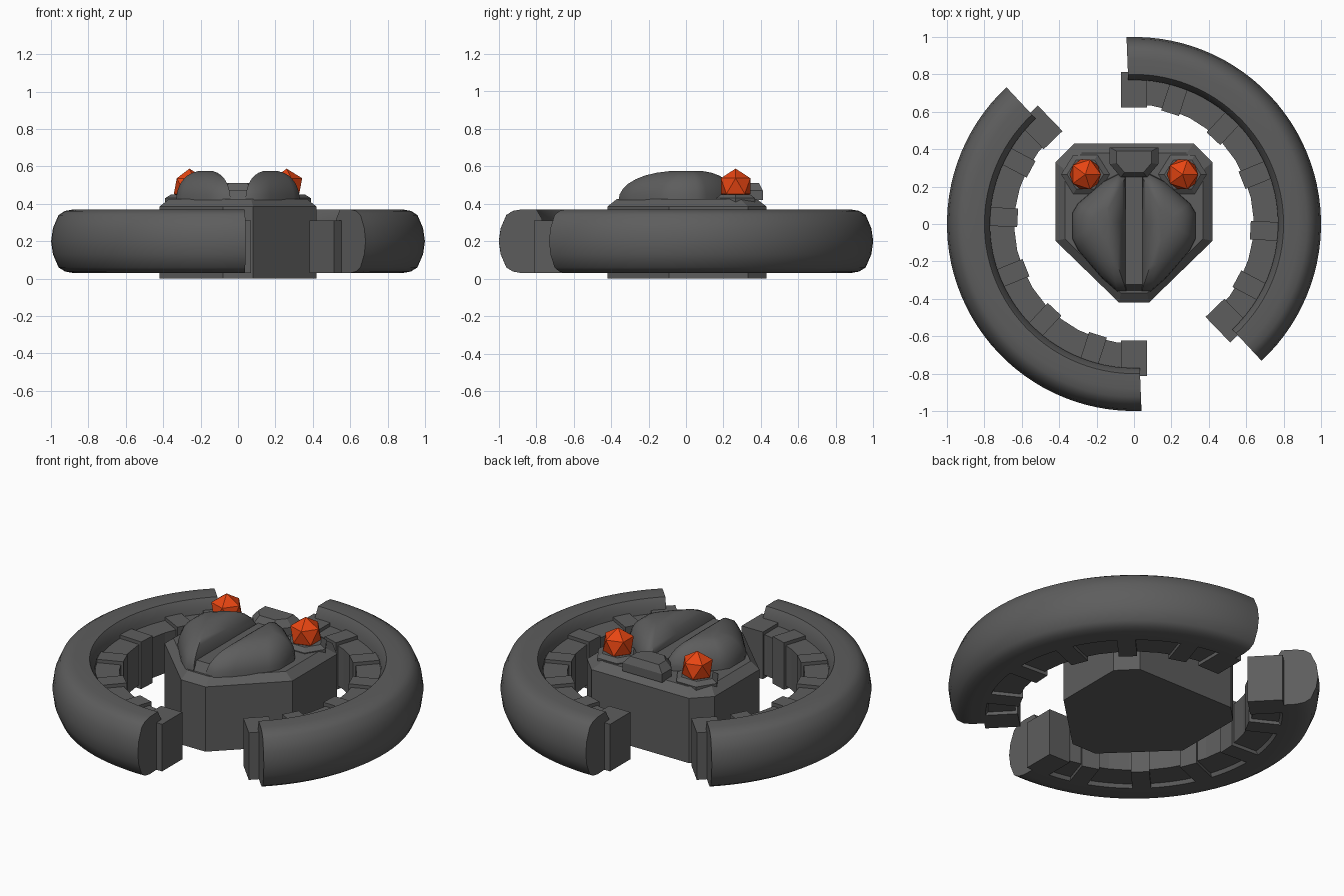
import bpy, bmesh, math
from mathutils import Matrix, Vector

if "Cube" in bpy.data.objects:
    bpy.data.objects.remove(bpy.data.objects["Cube"])


def material(name, rgb):
    m = bpy.data.materials.new(name)
    m.diffuse_color = (*rgb, 1)
    m.use_nodes = True
    m.node_tree.nodes["Principled BSDF"].inputs["Base Color"].default_value = m.diffuse_color
    return m


GREY = material("dark_grey", (0.11, 0.11, 0.11))
ORANGE = material("orange", (0.80, 0.06, 0.006))


def finish(name, bm, mat, smooth=None):
    bmesh.ops.recalc_face_normals(bm, faces=bm.faces)
    me = bpy.data.meshes.new(name)
    bm.to_mesh(me)
    bm.free()
    ob = bpy.data.objects.new(name, me)
    bpy.context.collection.objects.link(ob)
    me.materials.append(mat)
    if smooth:
        bpy.ops.object.select_all(action='DESELECT')
        ob.select_set(True)
        bpy.context.view_layer.objects.active = ob
        bpy.ops.object.shade_smooth_by_angle(angle=math.radians(smooth))
    return ob


def loft(name, rings, mat, smooth=None):
    """Skin a list of closed rings of points and cap both ends."""
    bm = bmesh.new()
    vs = [[bm.verts.new(p) for p in ring] for ring in rings]
    n = len(rings[0])
    for a, b in zip(vs, vs[1:]):
        for i in range(n):
            j = (i + 1) % n
            bm.faces.new((a[i], a[j], b[j], b[i]))
    bm.faces.new(vs[0])
    bm.faces.new(vs[-1])
    return finish(name, bm, mat, smooth)


def scaled(outline, f, z, c=(0, 0)):
    return [(c[0] + (x - c[0]) * f, c[1] + (y - c[1]) * f, z) for x, y in outline]


def arc(name, profile, a0, a1, n, smooth=None):
    rings = []
    for k in range(n + 1):
        a = math.radians(a0 + (a1 - a0) * k / n)
        rings.append([(r * math.cos(a), r * math.sin(a), z) for r, z in profile])
    loft(name, rings, GREY, smooth)


# Two half rings with inner bands and blocks, the second turned by 180 degrees
tube = [(0.77, 0.08), (0.80, 0.03), (0.88, 0.03), (0.925, 0.038), (0.96, 0.06),
        (0.99, 0.13), (1.0, 0.20), (0.99, 0.27), (0.96, 0.34), (0.925, 0.362),
        (0.88, 0.37), (0.80, 0.37), (0.77, 0.32)]
band = [(0.64, 0.05), (0.80, 0.05), (0.80, 0.29), (0.64, 0.29)]
for side, turn in (("right", 0), ("left", 180)):
    arc(side + "_ring", tube, turn - 47, turn + 92.3, 40, 40)
    arc(side + "_inner_band", band, turn - 47, turn + 92, 14)
    bm = bmesh.new()
    for a, w in ((-46, 0.14), (-28, 0.10), (-3, 0.10), (22, 0.10),
                 (47, 0.10), (72, 0.10), (90, 0.14)):
        bmesh.ops.create_cube(bm, size=1, matrix=(
            Matrix.Rotation(math.radians(a + turn), 4, 'Z')
            @ Matrix.Translation((0.718, 0, 0.17))
            @ Matrix.Diagonal((0.19, w, 0.28, 1))))
    finish(side + "_inner_blocks", bm, GREY)

# Central body with bevelled top
outline = [(-0.32, 0.43), (-0.42, 0.33), (-0.42, -0.09), (-0.08, -0.42),
           (0.08, -0.42), (0.42, -0.09), (0.42, 0.33), (0.32, 0.43)]
loft("body", [scaled(outline, 1, 0), scaled(outline, 1, 0.385),
              scaled(outline, 0.88, 0.425)], GREY)

# Spine between the domes
spine = [(-0.05, -0.36), (0.05, -0.36), (0.05, 0.28), (-0.05, 0.28)]
loft("spine", [scaled(spine, 1, 0.42), scaled(spine, 0.9, 0.475)], GREY)

# Raised box at the back
box = [(-0.13, 0.41), (-0.13, 0.32), (-0.07, 0.25), (0.07, 0.25),
       (0.13, 0.32), (0.13, 0.41)]
loft("rear_box", [scaled(box, 1, 0.42), scaled(box, 1, 0.47),
                  scaled(box, 0.72, 0.51, (0, 0.34))], GREY)

# Domes, eye mounts and eyes on both sides
dome = [(0.04, -0.36), (0.09, -0.36), (0.17, -0.29), (0.30, -0.14), (0.33, -0.08),
        (0.33, 0.06), (0.30, 0.11), (0.16, 0.23), (0.08, 0.27), (0.045, 0.25),
        (0.04, 0.0)]
for side, s in (("right", 1), ("left", -1)):
    d = [(s * x, y) for x, y in dome]
    rings = []
    for k in range(8):
        t = math.radians(k * 11.2)
        rings.append(scaled(d, math.cos(t) ** 0.8, 0.42 + 0.158 * math.sin(t),
                            (s * 0.17, 0.02)))
    loft(side + "_dome", rings, GREY, 50)

    c = (s * 0.26, 0.265)
    hexagon = [(c[0] + 0.13 * math.cos(k * math.pi / 3),
                c[1] + 0.12 * math.sin(k * math.pi / 3)) for k in range(6)]
    loft(side + "_eye_mount", [scaled(hexagon, 1, 0.40, c), scaled(hexagon, 1, 0.43, c),
                               scaled(hexagon, 0.75, 0.45, c)], GREY)

    bm = bmesh.new()
    bmesh.ops.create_icosphere(bm, subdivisions=1, radius=0.093,
                               matrix=Matrix.Translation((c[0], c[1], 0.495)))
    finish(side + "_eye", bm, ORANGE)
